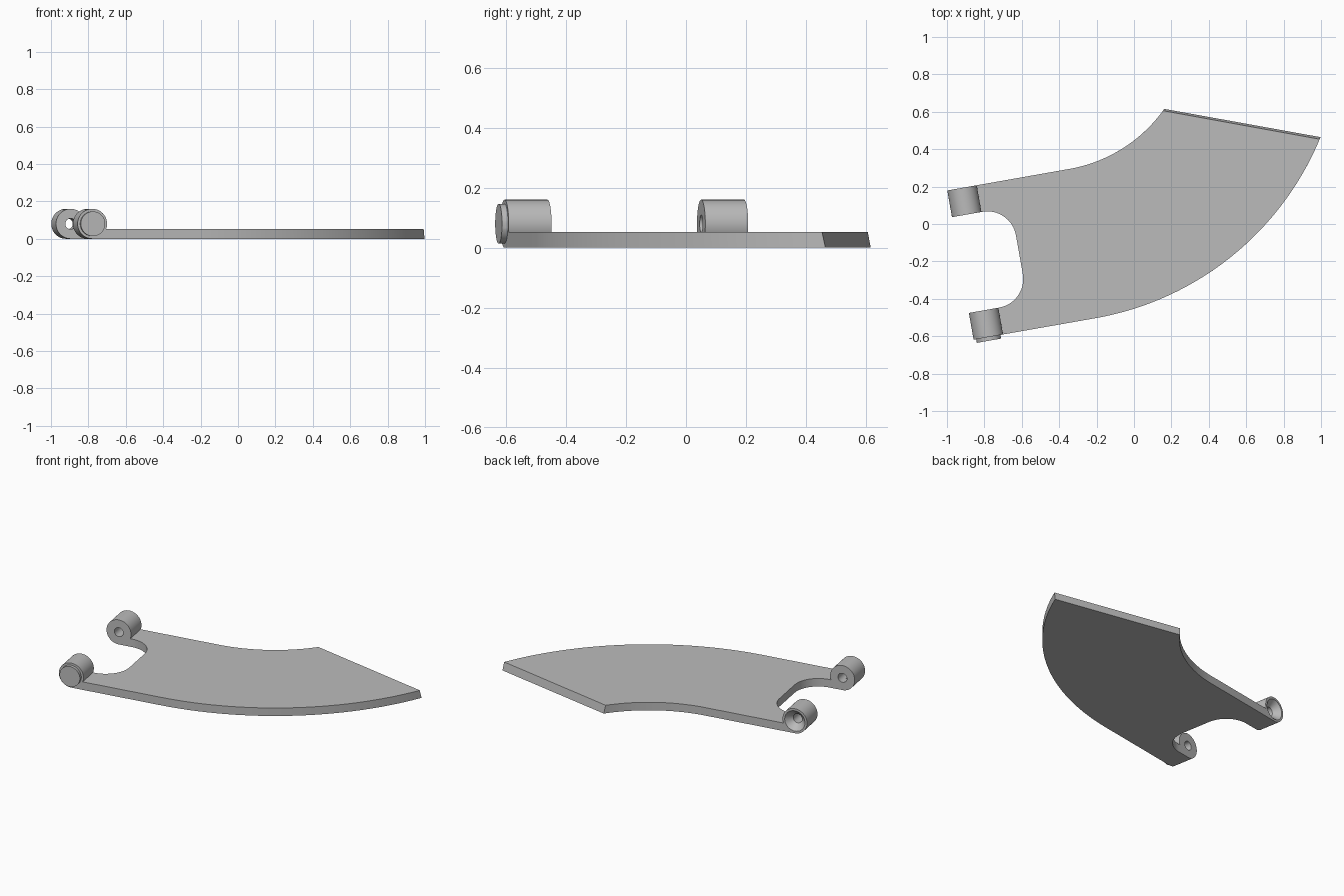
import bpy, bmesh, math
from mathutils import Matrix

if "Cube" in bpy.data.objects:
    bpy.data.objects.remove(bpy.data.objects["Cube"])

TILT = Matrix.Rotation(math.radians(10), 4, 'Z')   # whole part is turned 10 degrees
THICK = 0.052
AXIS_U, R = -0.872, 0.08                           # hinge axis position, barrel radius
TOP, BOT = 0.35, -0.46                             # straight side edges
CU, CV = -0.288, 1.138                             # common centre of both curved sides

grey = bpy.data.materials.new("grey")
grey.diffuse_color = (0.5, 0.5, 0.5, 1)
grey.use_nodes = True
grey.node_tree.nodes["Principled BSDF"].inputs["Base Color"].default_value = grey.diffuse_color


def finish(name, bm):
    bmesh.ops.recalc_face_normals(bm, faces=bm.faces)
    me = bpy.data.meshes.new(name)
    bm.to_mesh(me)
    bm.free()
    me.transform(TILT)
    me.materials.append(grey)
    ob = bpy.data.objects.new(name, me)
    bpy.context.collection.objects.link(ob)
    return ob


def arc(cu, cv, r, a0, a1, n):
    return [(cu + r * math.cos(math.radians(a0 + (a1 - a0) * i / n)),
             cv + r * math.sin(math.radians(a0 + (a1 - a0) * i / n))) for i in range(n + 1)]


def outline(cut):
    """Plate outline; cut shortens the slanted far end (degrees scale with radius)."""
    ri, ro = CV - TOP, CV - BOT
    f, nu = 0.155, -0.632                          # notch fillet radius and depth
    pts = [(AXIS_U, BOT)]
    pts += arc(CU, CV, ro, -90, -32.3 - math.degrees(cut / ro), 48)
    pts += arc(CU, CV, ri, -45.3 - math.degrees(cut / ri), -90, 32)
    pts += [(AXIS_U, TOP), (AXIS_U, 0.205)]
    pts += arc(nu - f, 0.205 - f, f, 90, 0, 16)
    pts += arc(nu - f, -0.315 + f, f, 0, -90, 16)
    pts += [(AXIS_U, -0.315)]
    return pts


def lathe(name, profile, seg=64):
    """Solid turned about the hinge axis; profile is (radius, v) from end to end."""
    bm = bmesh.new()
    rings = [[bm.verts.new((AXIS_U + r * math.sin(2 * math.pi * i / seg), v,
                            R - r * math.cos(2 * math.pi * i / seg))) for i in range(seg)]
             for r, v in profile]
    for a, b in zip(rings, rings[1:]):
        for i in range(seg):
            j = (i + 1) % seg
            bm.faces.new((a[i], a[j], b[j], b[i]))
    bm.faces.new(rings[0])
    bm.faces.new(rings[-1])
    return finish(name, bm)


# Curved plate with notch and bevelled far end
bm = bmesh.new()
low = [bm.verts.new((u, v, 0)) for u, v in outline(0)]
high = [bm.verts.new((u, v, THICK)) for u, v in outline(0.012)]
bm.faces.new(low)
bm.faces.new(high)
for i in range(len(low)):
    j = (i + 1) % len(low)
    bm.faces.new((low[i], low[j], high[j], high[i]))
plate = finish("hinged_plate", bm)

# Hinge barrels joined on, then bored with a countersink on each outer face
steps = []
for outer, inner, s in ((TOP, 0.205, 1), (BOT, -0.315, -1)):
    steps.append(('UNION', lathe("hinge_barrel", [(R, inner), (R, outer)])))
    steps.append(('DIFFERENCE', lathe("bore_cutter", [
        (0.029, inner - s * 0.02), (0.029, outer - s * 0.04),
        (0.066, outer), (0.066, outer + s * 0.02)])))
bpy.context.view_layer.objects.active = plate
plate.select_set(True)
for op, tool in steps:
    m = plate.modifiers.new(op.lower(), 'BOOLEAN')
    m.operation, m.object, m.solver = op, tool, 'EXACT'
    bpy.ops.object.modifier_apply(modifier=m.name)
    bpy.data.objects.remove(tool)

bpy.ops.object.select_all(action='DESELECT')
plate.select_set(True)
bpy.ops.object.shade_smooth_by_angle(angle=math.radians(30))
